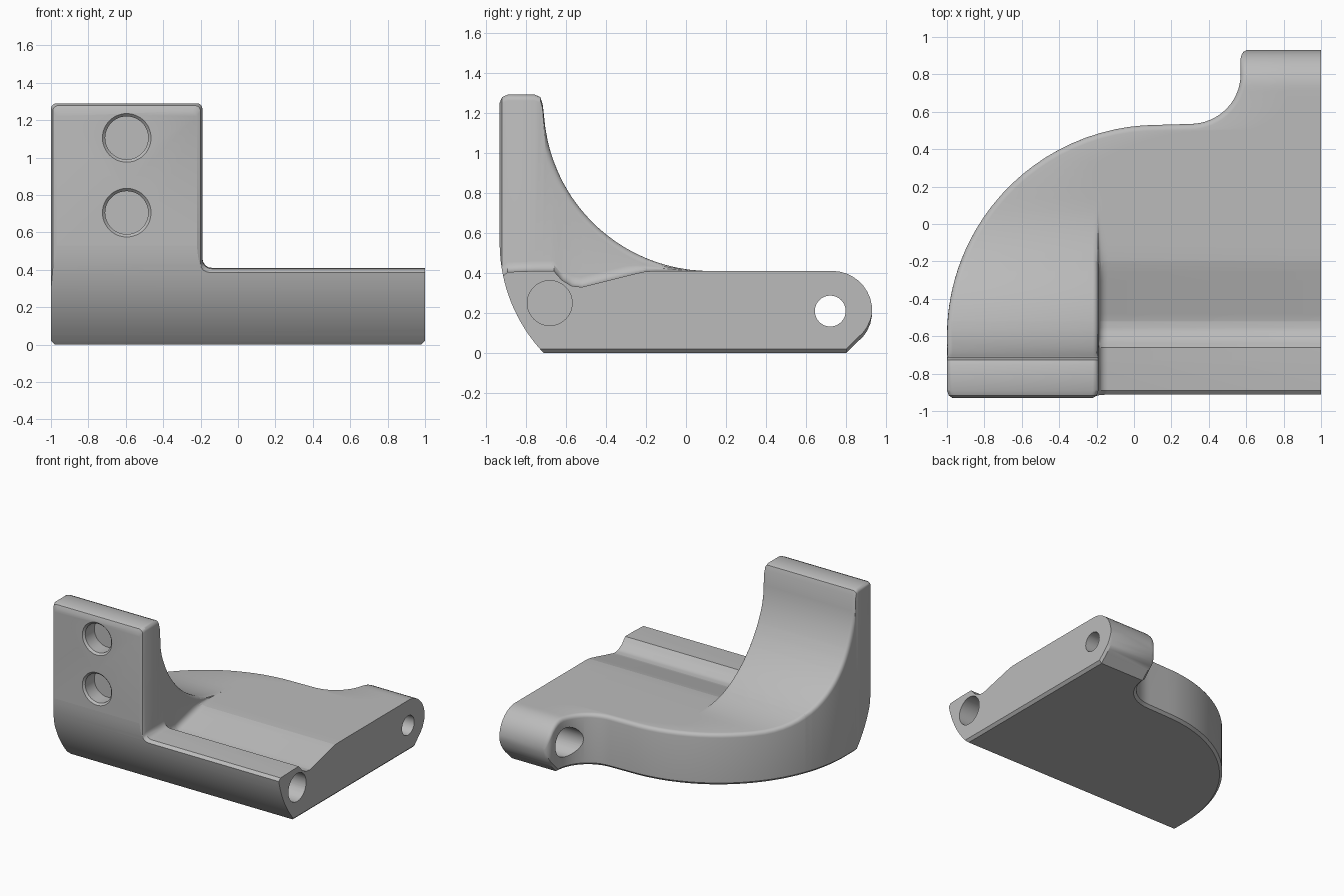
import bpy, bmesh
from math import sin, cos, radians, sqrt, pi
from mathutils import Matrix, Vector

if "Cube" in bpy.data.objects:
    bpy.data.objects.remove(bpy.data.objects["Cube"])

grey = bpy.data.materials.new("plain grey")
grey.use_nodes = True
colour = (0.5, 0.5, 0.5, 1)
grey.diffuse_color = colour
grey.node_tree.nodes["Principled BSDF"].inputs["Base Color"].default_value = colour


def interp(table, y):
    for (a, p), (b, q) in zip(table, table[1:]):
        if y <= b:
            return p + (q - p) * max(0, y - a) / (b - a)
    return table[-1][1]


# Height profiles along y
LOW = [(-.93, .36), (-.918, .38), (-.89, .405), (-.86, .41), (-.66, .41), (-.62, .365),
       (-.57, .335), (-.52, .33), (-.24, .4), (-.19, .41)]
TOWER = [(-.93, 1.25), (-.918, 1.278), (-.89, 1.29), (-.755, 1.29), (-.727, 1.278), (-.715, 1.25)]


def low_top(y):
    if y > .73:
        return .21 + sqrt(max(0, .04 - (y - .73) ** 2))
    return interp(LOW, y)


def tower_top(y):
    if y <= -.715:
        return interp(TOWER, y)
    if y < .12:
        return max(low_top(y), 1.24 - sqrt(max(0, .83 ** 2 - (.12 - y) ** 2)))
    return low_top(y)


def underside(y):
    if y < .871:
        return max(0, y - .8)
    return .21 - sqrt(max(0, .04 - (y - .73) ** 2))


# Plan outline of the curved side, front to back
def arc_x(y):
    return -1 if y < -.6 else .13 - sqrt(max(0, 1.13 ** 2 - (y + .6) ** 2))


ys = [y for y, z in TOWER] + [y for y, z in LOW if y > -.7]
ys += [.12 - .83 * cos(radians(t)) for t in range(8, 91, 4)]
ys += [-.6 + 1.13 * sin(radians(a)) for a in range(42, 91, 4)]
outline = [(arc_x(y), y) for y in sorted(set(ys))]
outline[0] = (-.97, -.93)
outline[1] = (-.99, -.918)
outline += [(.3 + .27 * sin(radians(b)), .8 - .265 * cos(radians(b))) for b in range(0, 91, 6)]
outline += [(.57, .83), (.57, .86), (.57, .885), (.575, .905), (.585, .92), (.6, .929)]


def section(i):
    """One closed ring of the body, with rounded and chamfered corners."""
    p = Vector(outline[i])
    n = Vector((-1, 0))
    if -.6 < p.y < .8:
        t = Vector(outline[i + 1]) - Vector(outline[i - 1])
        n = Vector((-t.y, t.x)).normalized()
    r = .03
    inner = p - n * r
    y = inner.y
    top, low, base = tower_top(y), low_top(y), underside(p.y)
    slope = 0
    if -.71 < y < .12:
        slope = (tower_top(y + .002) - tower_top(y - .002)) / .004
    drop = min(r * min(sqrt(1 + slope * slope), 4), .3 * (top - base))
    ring = []
    # rounded outer edge
    for k in range(5):
        a = k * pi / 8
        q = p - n * r * (1 - cos(a))
        ring.append((q.x, q.y, top - drop * (1 - sin(a))))
    # tower side with its rounded edge and root fillet
    seam = max({0: -.22, 1: -.2}.get(i, -.19), p.x + .3)
    d = top - low
    edge, root = min(drop, d * .5), min(.05, d * .4)
    for k in range(5):
        a = k * pi / 8
        ring.append((seam - r * (1 - sin(a)), y, top - edge * (1 - cos(a))))
    for k in range(5):
        a = k * pi / 8
        ring.append((seam + .05 * (1 - cos(a)), y, low + root * (1 - sin(a))))
    # flat end and chamfered base
    c = min(.02, .2 * (low - base))
    foot = p - n * c
    floor = underside(foot.y)
    ring += [(1, y, low), (1, foot.y, floor + c), (1 - c, foot.y, floor),
             (foot.x, foot.y, floor), (p.x, p.y, base + c)]
    return ring


def finish(bm, name):
    bmesh.ops.recalc_face_normals(bm, faces=bm.faces)
    mesh = bpy.data.meshes.new(name)
    bm.to_mesh(mesh)
    bm.free()
    mesh.materials.append(grey)
    ob = bpy.data.objects.new(name, mesh)
    bpy.context.collection.objects.link(ob)
    return ob


# Bracket body skinned through the sections
bm = bmesh.new()
rings = [[bm.verts.new(v) for v in section(i)] for i in range(len(outline))]
count = len(rings[0])
for a, b in zip(rings, rings[1:]):
    for k in range(count):
        j = (k + 1) % count
        bm.faces.new((a[k], a[j], b[j], b[k]))
bm.faces.new(rings[0])
bm.faces.new(rings[-1])
bmesh.ops.remove_doubles(bm, verts=bm.verts, dist=.0003)
bmesh.ops.dissolve_degenerate(bm, edges=bm.edges, dist=.0001)
bmesh.ops.triangulate(bm, faces=bm.faces)
body = finish(bm, "bracket_body")


# Cutters
def rod(name, axis, start, end, centre, r1, r2=None):
    bm = bmesh.new()
    mid = (start + end) / 2
    if axis == "X":
        place = Matrix.Translation((mid, *centre)) @ Matrix.Rotation(pi / 2, 4, "Y")
    else:
        place = Matrix.Translation((centre[0], mid, centre[1])) @ Matrix.Rotation(-pi / 2, 4, "X")
    bmesh.ops.create_cone(bm, cap_ends=True, segments=48, radius1=r1, radius2=r2 or r1,
                          depth=end - start, matrix=place)
    return finish(bm, name)


def front_curve_cutter():
    bm = bmesh.new()
    pts = [(-1.2, .53), (-1.2, -.02)]
    pts += [(-.133 - sqrt(.797 ** 2 - (.55 - z) ** 2), z)
            for z in [-.02 + .55 * k / 16 for k in range(17)]]
    face = bm.faces.new([bm.verts.new((-1.2, y, z)) for y, z in pts])
    out = bmesh.ops.extrude_face_region(bm, geom=[face])
    bmesh.ops.translate(bm, vec=(2.4, 0, 0),
                        verts=[v for v in out["geom"] if isinstance(v, bmesh.types.BMVert)])
    return finish(bm, "front_curve_cutter")


cutters = [front_curve_cutter(),
           rod("front_socket_cutter", "X", .4, 1.1, (-.68, .25), .112),
           rod("lug_hole_cutter", "X", .3, 1.1, (.72, .21), .077),
           rod("lug_counterbore_cutter", "X", .3, .85, (.72, .21), .115)]
for z in (1.105, .705):
    cutters.append(rod("tower_hole_cutter", "Y", -1, -.8, (-.595, z), .115))
    cutters.append(rod("tower_countersink_cutter", "Y", -.945, -.915, (-.595, z), .145, .115))

bpy.context.view_layer.objects.active = body
for cutter in cutters:
    cutter.hide_render = True
    mod = body.modifiers.new(cutter.name, "BOOLEAN")
    mod.operation = "DIFFERENCE"
    mod.solver = "EXACT"
    mod.object = cutter
    bpy.ops.object.modifier_apply(modifier=mod.name)
    bpy.data.objects.remove(cutter)

# Smooth curves, crisp edges
bpy.ops.object.select_all(action="DESELECT")
body.select_set(True)
bpy.ops.object.shade_smooth_by_angle(angle=radians(28))
